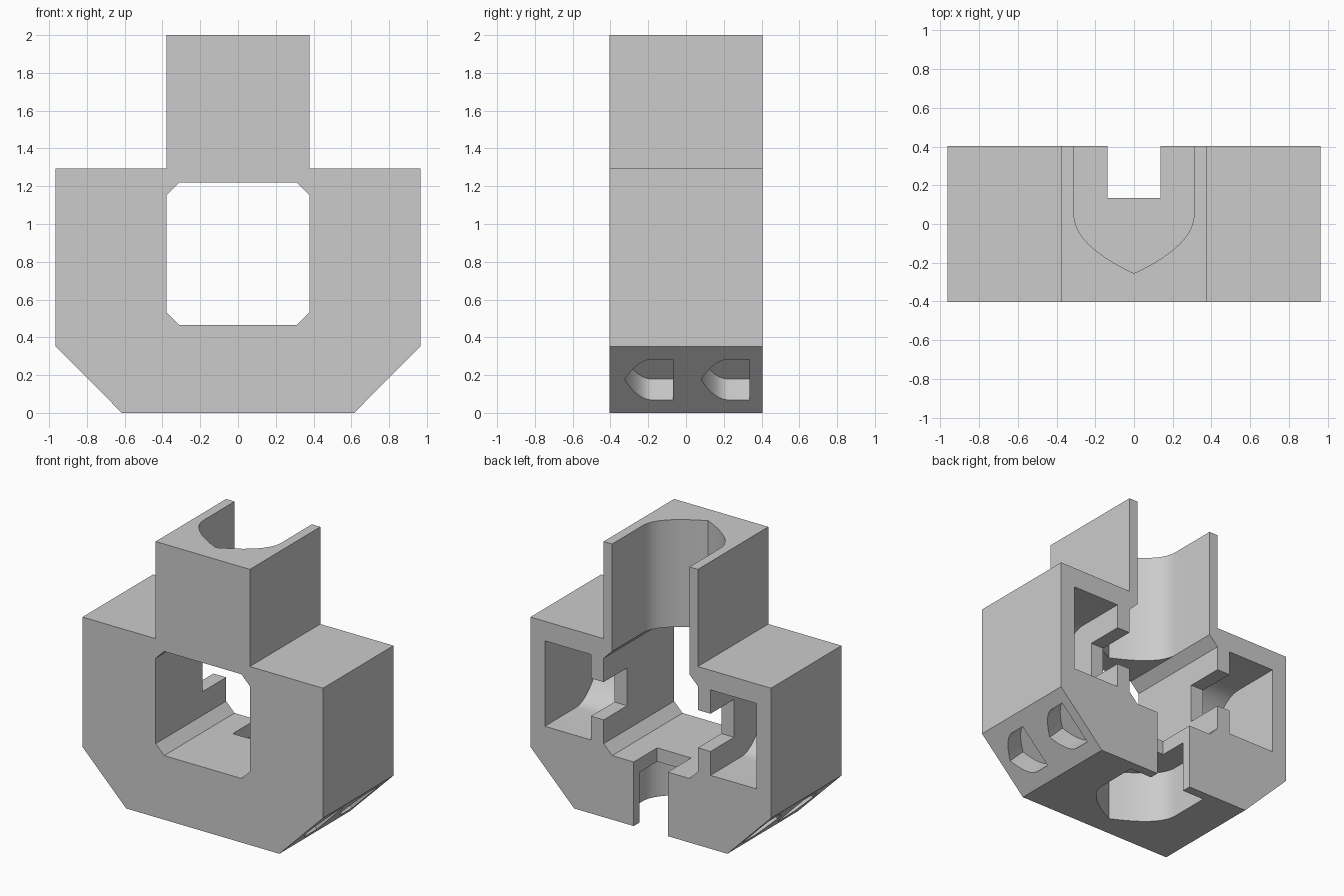
import bpy, bmesh
from math import radians
from mathutils import Vector, Matrix

if "Cube" in bpy.data.objects:
    bpy.data.objects.remove(bpy.data.objects["Cube"])

X, Y, Z = Vector((1, 0, 0)), Vector((0, 1, 0)), Vector((0, 0, 1))


def prism(name, profile, origin, u, v, sweep):
    """Solid made by sweeping a 2D profile (in the u, v plane) along a vector."""
    bm = bmesh.new()
    o = Vector(origin)
    face = bm.faces.new([bm.verts.new(o + u * a + v * b) for a, b in profile])
    ext = bmesh.ops.extrude_face_region(bm, geom=[face])
    moved = [g for g in ext["geom"] if isinstance(g, bmesh.types.BMVert)]
    bmesh.ops.translate(bm, verts=moved, vec=sweep)
    bmesh.ops.recalc_face_normals(bm, faces=bm.faces)
    mesh = bpy.data.meshes.new(name)
    bm.to_mesh(mesh)
    bm.free()
    obj = bpy.data.objects.new(name, mesh)
    bpy.context.collection.objects.link(obj)
    return obj


def mirrored(half):
    return half + [(-a, b) for a, b in reversed(half) if abs(a) > 1e-6]


def arch(back, s=1.0, n=14):
    """U-shaped pocket outline with a pointed, curved nose at the -v end."""
    p0, p1, p2 = Vector((.31, .05)), Vector((.31, -.11)), Vector((0, -.255))
    half = [(.31 * s, back)]
    for i in range(n + 1):
        t = i / n
        p = p0 * (1 - t) ** 2 + p1 * 2 * t * (1 - t) + p2 * t * t
        half.append((p.x * s, p.y * s))
    return mirrored(half)


def rect(w, lo, hi):
    return [(-w, lo), (w, lo), (w, hi), (-w, hi)]


# Main block with chamfered lower corners and an upright neck
outline = mirrored([(.615, 0), (.965, .352), (.965, 1.295), (.378, 1.295), (.378, 2)])
body = prism("connector_body", outline, (0, -.404, 0), X, Z, Y * .808)

cutters = []
MID = .843  # height of the window centre

# Central window, chamfered at the corners
w, c = .378, .31
window = [(w, -c), (w, c), (c, w), (-c, w), (-w, c), (-w, -c), (-c, -w), (c, -w)]
cutters.append(prism("window_cutter", window, (0, -.6, MID), X, Z, Y * 1.2))

# Neck channel, open at the top and back
cutters.append(prism("neck_cutter", arch(.6), (0, 0, 1.19), X, Y, Z))

# Base pocket, closed at the back except for the slot
cutters.append(prism("base_cutter", arch(.338), (0, 0, -.1), X, Y, Z * .465))
cutters.append(prism("base_slot_cutter", rect(.137, .135, .6), (0, 0, -.2), X, Y, Z * .75))

for side in (1, -1):
    # Side pockets open at the back, each slotted through to the window
    cutters.append(prism("side_cutter", arch(.6), (side * .48, 0, MID), Z, Y, X * side * .37))
    cutters.append(prism("side_slot_cutter", rect(.137, .135, .6),
                         (side * .3, 0, MID), Z, Y, X * side * .3))
    # Small blind pockets in the sloping lower faces
    slope = Vector((side, 0, 1)).normalized()
    inward = Vector((-side, 0, 1)).normalized()
    for y in (-.2, .205):
        start = Vector((side * .79, y, .176)) - inward * .1
        cutters.append(prism("slope_cutter", arch(.13, .49), start, slope, Y, inward * .255))

# Cut everything out of the block
for cutter in cutters:
    cutter.hide_render = True
    mod = body.modifiers.new(cutter.name, "BOOLEAN")
    mod.operation = "DIFFERENCE"
    mod.solver = "EXACT"
    mod.object = cutter

deps = bpy.context.evaluated_depsgraph_get()
body.data = bpy.data.meshes.new_from_object(body.evaluated_get(deps))
body.modifiers.clear()
for cutter in cutters:
    bpy.data.objects.remove(cutter)

bpy.context.view_layer.objects.active = body
body.select_set(True)
bpy.ops.object.shade_smooth_by_angle(angle=radians(25))
